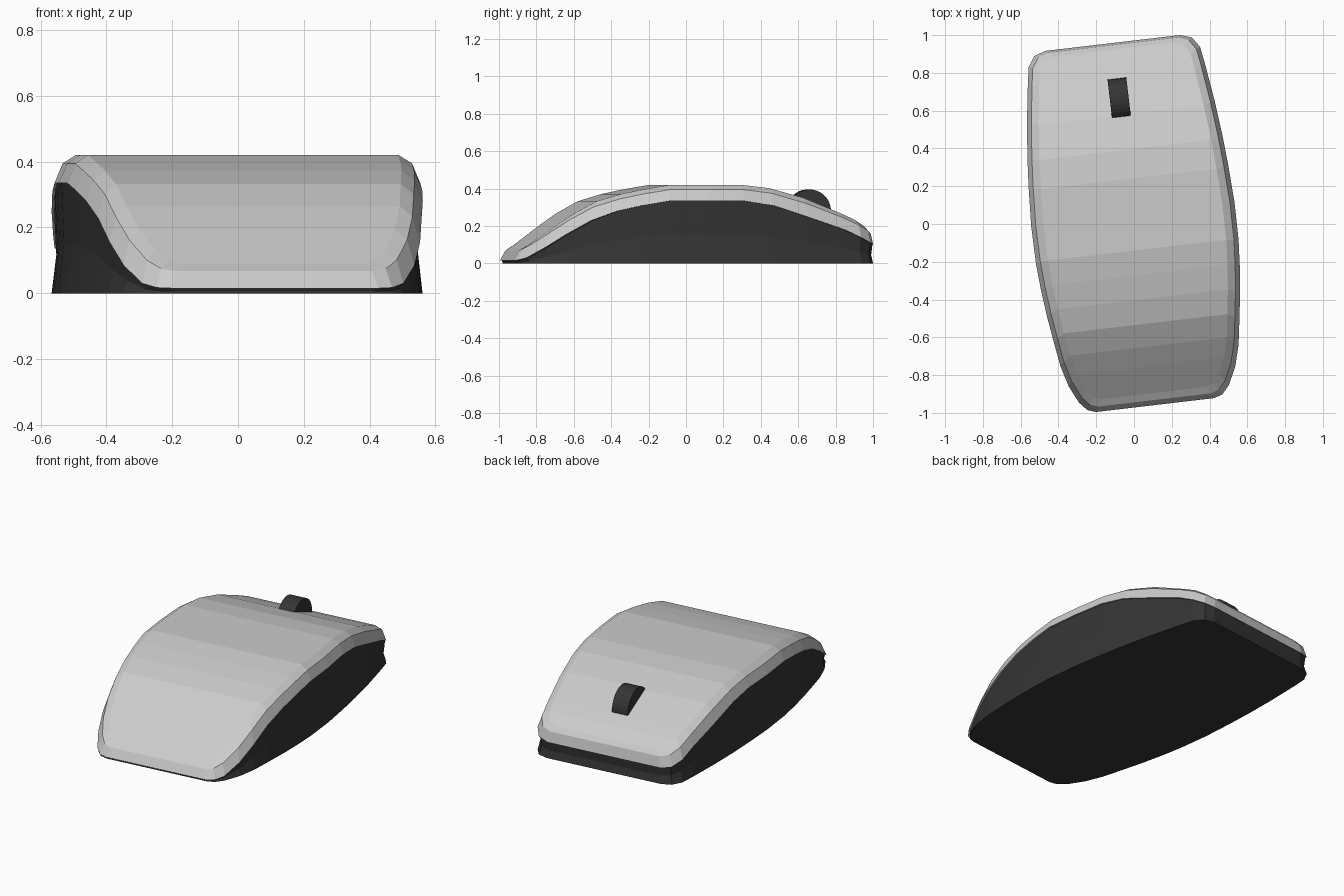
import bpy, bmesh, math
from mathutils import Matrix

if "Cube" in bpy.data.objects:
    bpy.data.objects.remove(bpy.data.objects["Cube"])

YAW = Matrix.Rotation(math.radians(6.7), 4, 'Z')   # the mouse sits slightly turned

dark = bpy.data.materials.new("dark_plastic")
dark.diffuse_color = (0.035, 0.035, 0.035, 1)
dark.use_nodes = True
dark.node_tree.nodes["Principled BSDF"].inputs["Base Color"].default_value = dark.diffuse_color

# Stations along the length: (position, half width, height of seam)
STATIONS = [(-.965, .315, .015), (-.95, .36, .017), (-.905, .40, .03), (-.81, .445, .085),
            (-.70, .475, .155), (-.57, .495, .228), (-.43, .515, .28), (-.29, .53, .312),
            (-.15, .54, .335), (.05, .542, .335), (.25, .532, .335), (.41, .52, .31),
            (.60, .50, .248), (.80, .472, .18), (.89, .457, .138), (.945, .42, .11),
            (.965, .36, .10)]
# Centre-line profile of the top: (position, height)
PROFILE = [(-.965, .015), (-.90, .09), (-.70, .235), (-.57, .32), (-.43, .365), (-.29, .395),
           (-.14, .42), (.25, .42), (.41, .40), (.60, .345), (.85, .24), (.93, .19), (.965, .11)]


def top_height(v):
    for (a, za), (b, zb) in zip(PROFILE, PROFILE[1:]):
        if v <= b:
            return za + (zb - za) * (v - a) / (b - a)
    return PROFILE[-1][1]


def ring(su, front, back, height):
    """Outline scaled in width and length; height(seam, top) gives z."""
    right = []
    for v, w, seam in STATIONS:
        y = v * (front if v < 0 else back)
        top = top_height(v * (.933 if v < 0 else .965))
        right.append((w * su, y, height(seam, top)))
    return right + [(-x, y, z) for x, y, z in reversed(right)]


def loft(name, rings, mat=None):
    """Skin mirrored rings and close both ends with strips across the width."""
    bm = bmesh.new()
    loops = [[bm.verts.new(YAW @ Matrix.Translation(p).translation) for p in r] for r in rings]
    n = len(rings[0])
    for a, b in zip(loops, loops[1:]):
        for i in range(n):
            j = (i + 1) % n
            bm.faces.new((a[i], a[j], b[j], b[i]))
    for lp in (loops[0], loops[-1]):
        for i in range(n // 2 - 1):
            bm.faces.new((lp[i], lp[i + 1], lp[n - 2 - i], lp[n - 1 - i]))
    bmesh.ops.recalc_face_normals(bm, faces=bm.faces)
    return finish(name, bm, mat)


def finish(name, bm, mat):
    me = bpy.data.meshes.new(name)
    bm.to_mesh(me)
    bm.free()
    ob = bpy.data.objects.new(name, me)
    bpy.context.collection.objects.link(ob)
    if mat:
        me.materials.append(mat)
    return ob


# Dark lower body with a pinched waist
loft("lower_body", [
    ring(1.0, .985, 1.0, lambda s, t: 0),
    ring(.972, .985, .99, lambda s, t: s * .45),
    ring(.985, .99, .997, lambda s, t: s),
], dark)

# Light top shell with a rounded rim
loft("top_shell", [
    ring(1.0, 1.0, 1.0, lambda s, t: s),
    ring(.955, .972, .988, lambda s, t: s + .7 * (t - s)),
    ring(.88, .933, .965, lambda s, t: t),
])

# Scroll wheel half sunk in the shell
bm = bmesh.new()
bmesh.ops.create_cone(bm, cap_ends=True, segments=32, radius1=.115, radius2=.115, depth=.1,
                      matrix=YAW @ Matrix.Translation((0, .66, .28)) @ Matrix.Rotation(math.pi / 2, 4, 'Y'))
finish("scroll_wheel", bm, dark)
